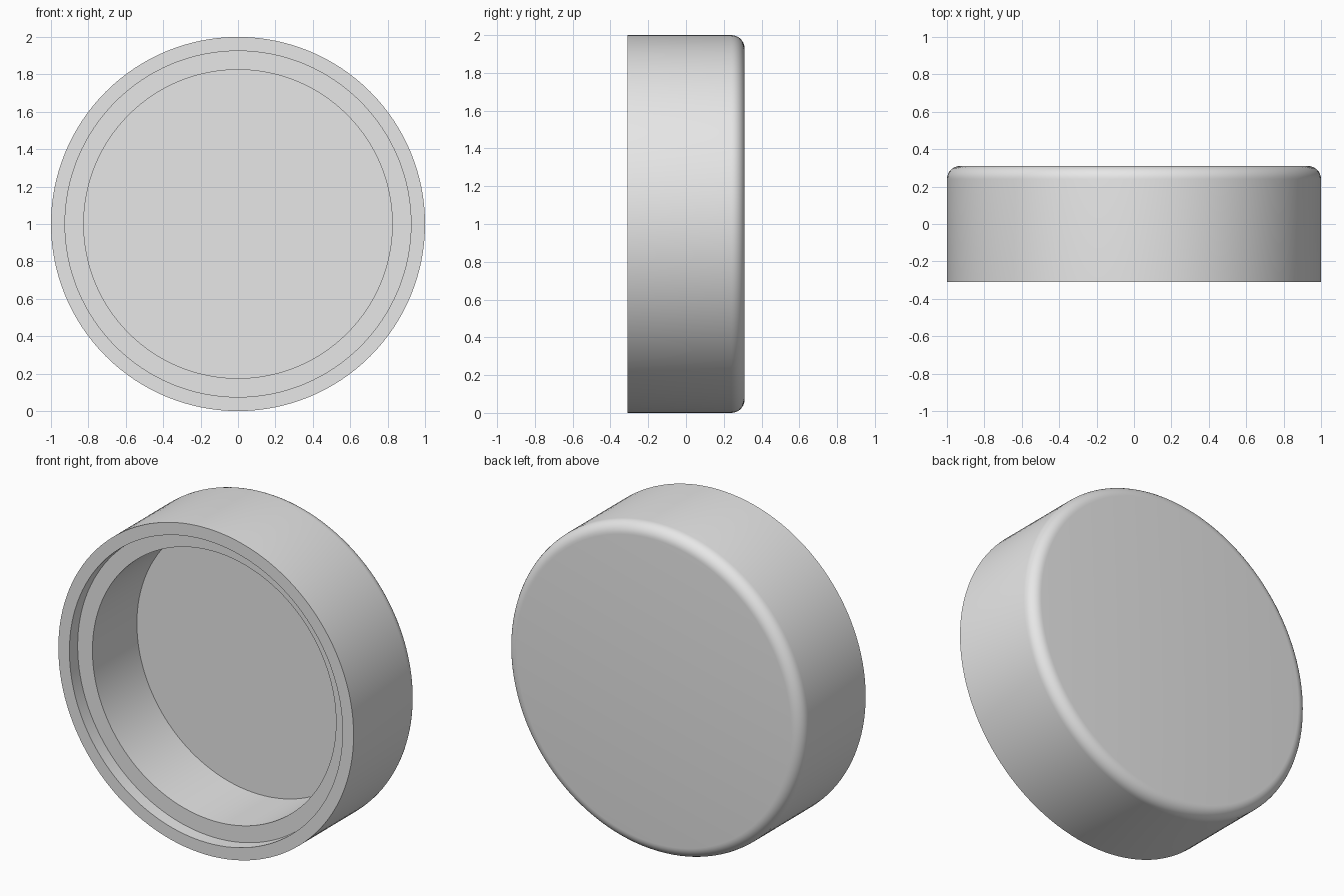
import bpy
import bmesh
import math
from mathutils import Vector, Matrix

cube = bpy.data.objects.get("Cube")
if cube:
    bpy.data.objects.remove(cube, do_unlink=True)

SEGMENTS = 128
HALF_DEPTH = 0.31
FILLET = 0.07
RIM_STEP = 0.08      # depth of the ledge behind the rim
FLOOR_Y = 0.2        # inner face of the closed end

# Plain grey material
grey = bpy.data.materials.new("light_grey")
grey.use_nodes = True
colour = (0.8, 0.8, 0.8, 1.0)
grey.diffuse_color = colour
grey.node_tree.nodes["Principled BSDF"].inputs["Base Color"].default_value = colour

# Half section (radius, y): recessed floor, ledge, rim, outer wall
profile = [
    (0, FLOOR_Y),
    (0.825, FLOOR_Y),
    (0.825, -HALF_DEPTH + RIM_STEP),
    (0.925, -HALF_DEPTH + RIM_STEP),
    (0.925, -HALF_DEPTH),
    (1, -HALF_DEPTH),
]
# Rounded back edge, then the flat closed end
for i in range(9):
    a = math.pi / 2 * i / 8
    profile.append((1 - FILLET + FILLET * math.cos(a),
                    HALF_DEPTH - FILLET + FILLET * math.sin(a)))
profile.append((0, HALF_DEPTH))

# Turn the section around the y axis
bm = bmesh.new()
verts = [bm.verts.new((r, y, 0)) for r, y in profile]
edges = [bm.edges.new(pair) for pair in zip(verts, verts[1:])]
bmesh.ops.spin(bm, geom=verts + edges, cent=(0, 0, 0), axis=(0, 1, 0),
               angle=math.tau, steps=SEGMENTS, use_duplicate=False)
bmesh.ops.remove_doubles(bm, verts=bm.verts, dist=0.0001)
bmesh.ops.recalc_face_normals(bm, faces=bm.faces)
bmesh.ops.transform(bm, matrix=Matrix.Translation(Vector((0, 0, 1))), verts=bm.verts)

mesh = bpy.data.meshes.new("round_cap")
bm.to_mesh(mesh)
bm.free()
mesh.materials.append(grey)
cap = bpy.data.objects.new("round_cap", mesh)
bpy.context.collection.objects.link(cap)

# Smooth walls with crisp steps
bpy.ops.object.select_all(action="DESELECT")
cap.select_set(True)
bpy.context.view_layer.objects.active = cap
bpy.ops.object.shade_smooth_by_angle(angle=math.radians(30))
